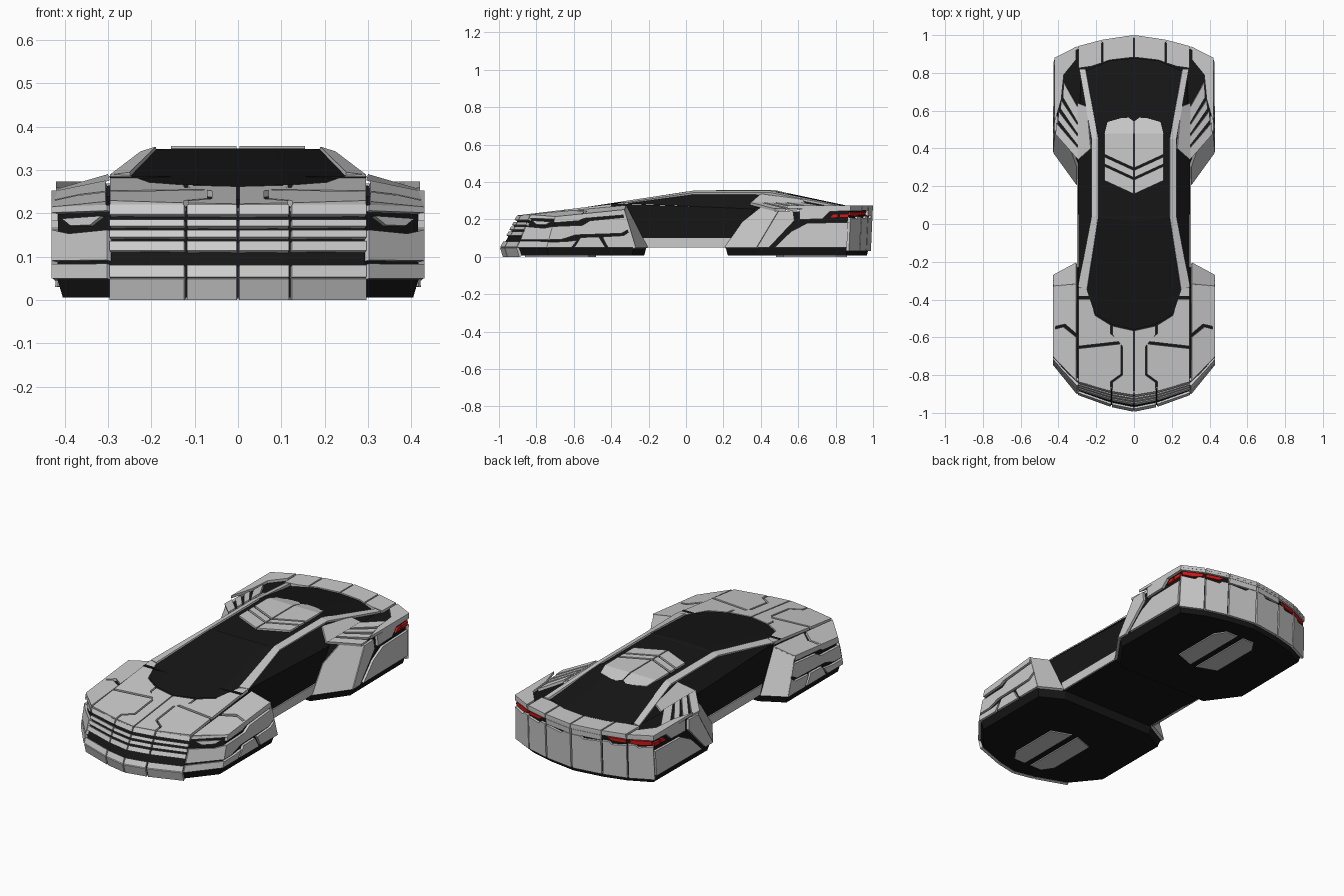
import bpy, bmesh
from mathutils import Vector

if "Cube" in bpy.data.objects:
    bpy.data.objects.remove(bpy.data.objects["Cube"])

def material(name, col):
    m = bpy.data.materials.new(name)
    m.diffuse_color = col
    m.use_nodes = True
    m.node_tree.nodes["Principled BSDF"].inputs["Base Color"].default_value = m.diffuse_color
    return m

BLACK = material("gloss_black", (0.008, 0.008, 0.008, 1))
RED = material("tail_red", (0.65, 0.01, 0.01, 1))

def finish(name, bm, mat, thick=0):
    me = bpy.data.meshes.new(name)
    bm.to_mesh(me)
    bm.free()
    ob = bpy.data.objects.new(name, me)
    bpy.context.collection.objects.link(ob)
    if mat:
        me.materials.append(mat)
    if thick:
        s = ob.modifiers.new("thickness", 'SOLIDIFY')
        s.thickness, s.offset = thick, -1
    ob.modifiers.new("mirror", 'MIRROR').merge_threshold = 0.0005
    return ob

def hull(name, rings, mat=BLACK):
    """Half loft of stacked rings, capped with rows to the centre plane, mirrored."""
    bm = bmesh.new()
    vs = [[bm.verts.new(p) for p in r] for r in rings]
    n = len(rings[0])
    for a, b in zip(vs, vs[1:]):
        for i in range(n - 1):
            bm.faces.new((a[i], a[i + 1], b[i + 1], b[i]))
    for r in (vs[0], vs[-1]):
        axis = [bm.verts.new((0, v.co.y, v.co.z)) for v in r]
        for i in range(n - 1):
            bm.faces.new((r[i], r[i + 1], axis[i + 1], axis[i]))
    bmesh.ops.remove_doubles(bm, verts=bm.verts, dist=0.0005)
    bmesh.ops.recalc_face_normals(bm, faces=bm.faces)
    return finish(name, bm, mat)

def panels(name, polys, mat=None, thick=0.015, up=False):
    """Thick flat panels from 3D outlines, mirrored."""
    bm = bmesh.new()
    for p in polys:
        f = bm.faces.new([bm.verts.new(q) for q in p])
        f.normal_update()
        if up and f.normal.z < 0:
            f.normal_flip()
    return finish(name, bm, mat, thick)

def top(fz, *polys):
    return [[(max(x, 0.003), y, fz(x, y)) for x, y in p] for p in polys]

def facet(low, high, i, *shapes, out=0.0):
    """Map (u, v) outlines onto side facet i between two rings."""
    a, b, c, d = (Vector(p) for p in (low[i], low[i + 1], high[i + 1], high[i]))
    n = (b - a).cross(d - a).normalized() * out
    return [[a.lerp(b, u).lerp(d.lerp(c, u), v) + n for u, v in s] for s in shapes]

def band(u0, u1, v0, v1):
    return [(u0, v0), (u1, v0), (u1, v1), (u0, v1)]

def inset(ring, k, yc, dz=0.0):
    return [(x * k, yc + (y - yc) * k, z + dz) for x, y, z in ring]

def at(z, pts):
    return [(x, y, z) for x, y in pts]

# Pod outlines, centre line round the right side
F0 = at(.05, [(0, -.995), (.12, -.97), (.30, -.905), (.43, -.745), (.43, -.27), (.30, -.2), (0, -.2)])
F1 = [(0, -.905, .22), (.12, -.885, .22), (.30, -.835, .22), (.43, -.70, .215),
      (.43, -.33, .253), (.30, -.32, .28), (0, -.32, .28)]
R0 = at(.05, [(0, .2), (.30, .2), (.43, .38), (.425, .87), (.30, .93), (.17, .965), (0, .99)])
R1 = [(0, .36, .28), (.30, .36, .28), (.42, .5, .252), (.42, .88, .268),
      (.30, .94, .268), (.17, .975, .27), (0, 1, .27)]

# Black cores under the panels
for name, lo, hi, yc in (("front_core", F0, F1, -.6), ("rear_core", R0, R1, .6)):
    foot = [(x, y, .006) for x, y, z in inset(lo, .94, yc)]
    hull(name, [foot, inset(lo, .97, yc), inset(hi, .965, yc, -.014)])
mid = [(0, -.4), (.295, -.4), (.295, .45), (0, .45)]
hull("cabin_core", [at(.05, mid), [(x, y, .285 if y < 0 else .255) for x, y in mid]])

# Black glass canopy
hull("canopy", [
    [(0, -.56, .262), (.12, -.53, .266), (.20, -.48, .271), (.293, -.33, .285),
     (.297, .38, .255), (.28, .80, .267), (.13, .865, .27), (0, .878, .27)],
    [(0, .01, .35), (.08, .02, .35), (.14, .03, .35), (.205, .04, .346),
     (.205, .45, .346), (.19, .48, .348), (.10, .495, .349), (0, .50, .35)]])

# Roof rails from hood to rear deck
rin = [(.25, -.35, .295), (.19, .04, .354), (.19, .45, .354), (.257, .82, .278)]
rout = [(.296, -.33, .289), (.225, .04, .343), (.225, .45, .343), (.29, .82, .272)]
panels("roof_rail", [[rin[i], rout[i], rout[i + 1], rin[i + 1]] for i in range(3)],
       thick=.012, up=True)

# Roof scoop with chevron slits
roof_z = lambda x, y: .356 - max(0, y - .48) * .24
def chevron(y0, y1):
    return [(0, y0), (.155, y0 + .07), (.155, y1 + .07), (0, y1)]
panels("roof_panel", top(roof_z, chevron(.16, .235), chevron(.247, .285),
       [(0, .298), (.155, .368), (.155, .48), (0, .48)],
       [(0, .48), (.155, .48), (.14, .54), (.07, .56), (0, .565)]), thick=.01, up=True)

# Hood and front fender tops
hood_z = lambda x, y: .222 + (y + .9) * .12
panels("hood", top(hood_z,
       [(0, -.9), (.115, -.882), (.115, -.84), (.06, -.80), (.06, -.65), (.115, -.585),
        (.115, -.54), (0, -.565)],
       [(.125, -.88), (.295, -.836), (.295, -.66), (.07, -.635), (.07, -.795), (.125, -.835)],
       [(.075, -.622), (.295, -.647), (.295, -.335), (.252, -.345), (.205, -.485),
        (.125, -.535), (.125, -.58)]), up=True)
fender_z = lambda x, y: .222 + (y + .9) * .095 - (x - .3) * .2
panels("front_fender_top", top(fender_z,
       [(.306, -.83), (.43, -.70), (.43, -.56), (.375, -.545), (.306, -.60)],
       [(.306, -.58), (.365, -.53), (.43, -.545), (.43, -.33), (.306, -.32)]), up=True)

# Nose slats and lip
bars = [(.02, .18), (.38, .51), (.56, .66), (.71, .80), (.87, 1)]
slats = []
for i in (0, 1):
    slats += facet(F0, F1, i, *[band(.025, .98, *b) for b in bars])
panels("nose_slats", slats, thick=.022)
L0 = at(0, [(0, -.98), (.12, -.955), (.30, -.89)])
panels("nose_lip", [p for i in (0, 1) for p in facet(L0, F0, i, band(.025, .98, 0, .97))])

# Front corners with headlights
panels("front_corner", facet(F0, F1, 2, band(.02, 1, 0, .2),
       [(.02, .25), (1, .25), (1, .68), (.7, .62), (.02, .66)], band(.02, 1, .92, 1)))
panels("headlight", facet(F0, F1, 2, [(.15, .86), (.35, .74), (.7, .74), (.85, .84)], out=-.005))

# Front side panels
panels("front_side", facet(F0, F1, 3,
       [(0, .8), (.35, .8), (.42, .86), (.97, .86), (1, 1), (0, 1)],
       [(0, .25), (.15, .25), (.32, .38), (.88, .38), (1, .5), (1, .8), (.5, .78), (.4, .66), (0, .68)],
       [(0, 0), (.28, 0), (.34, .22), (.2, .18), (0, .18)],
       [(.31, 0), (.66, 0), (.6, .3), (.38, .3)],
       [(.69, 0), (1, 0), (1, .44), (.9, .32), (.64, .3)])
       + facet(F0, F1, 4, band(.02, .95, 0, .97)))

# Sill between the pods
panels("sill", [[(.302, -.21, .05), (.302, .23, .05), (.302, .24, .1), (.302, -.23, .1)]])

# Rear deck, fender tops and slatted quarter panels
deck_z = lambda x, y: .274
panels("rear_deck", top(deck_z,
       [(0, .883), (.13, .868), (.165, .855), (.165, .976), (0, 1)],
       [(.173, .852), (.225, .835), (.295, .825), (.295, .942), (.173, .974)],
       [(.307, .938), (.42, .88), (.42, .54), (.385, .66), (.372, .79), (.307, .87)]), up=True)
quarter_z = lambda x, y: .292 - (x - .295) * .29
slits = [[(.30, y), (.415 - k * .013, y + .13), (.412 - k * .013, y + .13 + h), (.30, y + h)]
         for k, (y, h) in enumerate([(.345, .06), (.42, .045), (.48, .045), (.54, .08)])]
panels("rear_quarter", top(quarter_z, *slits), up=True)
panels("rear_pillar", [[(.23, .40, .337), (.298, .34, .285), (.298, .64, .285), (.25, .62, .308)]],
       thick=.01, up=True)

# Rear side panels
panels("rear_side", facet(R0, R1, 1, [(.03, 0), (.98, 0), (.98, .96), (.3, .96), (.03, .6)])
       + facet(R0, R1, 2,
       [(0, 0), (.13, 0), (.28, .7), (.2, .96), (0, .96)],
       [(.19, 0), (.98, 0), (.98, .62), (.46, .62), (.3, .42)],
       [(.34, .72), (.64, .72), (.72, .9), (1, .9), (1, 1), (.28, 1)]))

# Tail panels, lip and red lights
tail = []
for i in (3, 4, 5):
    tail += facet(R0, R1, i,
                  [(.03, -.09), (.975, -.09), (.975, .76), (.7, .76), (.6, .7), (.03, .74)],
                  band(.01, .99, .9, 1))
tail += facet(R0, R1, 5, band(.02, .97, .77, .895))
panels("tail_panel", tail)
panels("tail_light",
       facet(R0, R1, 2, [(.73, .74), (.84, .74), (.84, .83), (.77, .83)], band(.86, .98, .74, .83), out=-.003)
       + facet(R0, R1, 3, [(.08, .78), (.5, .76), (.9, .79), (.9, .87), (.08, .87)], out=-.003)
       + facet(R0, R1, 4, [(.05, .79), (.6, .79), (.8, .87), (.05, .87)], out=-.003), RED)

# Underside panels
for name, s in (("front_belly_panel", -1), ("rear_belly_panel", 1)):
    panels(name, top(lambda x, y: .008,
           [(.02, s * .48), (.13, s * .52), (.13, s * .80), (.09, s * .86), (.02, s * .86)]),
           thick=.008, up=True)
